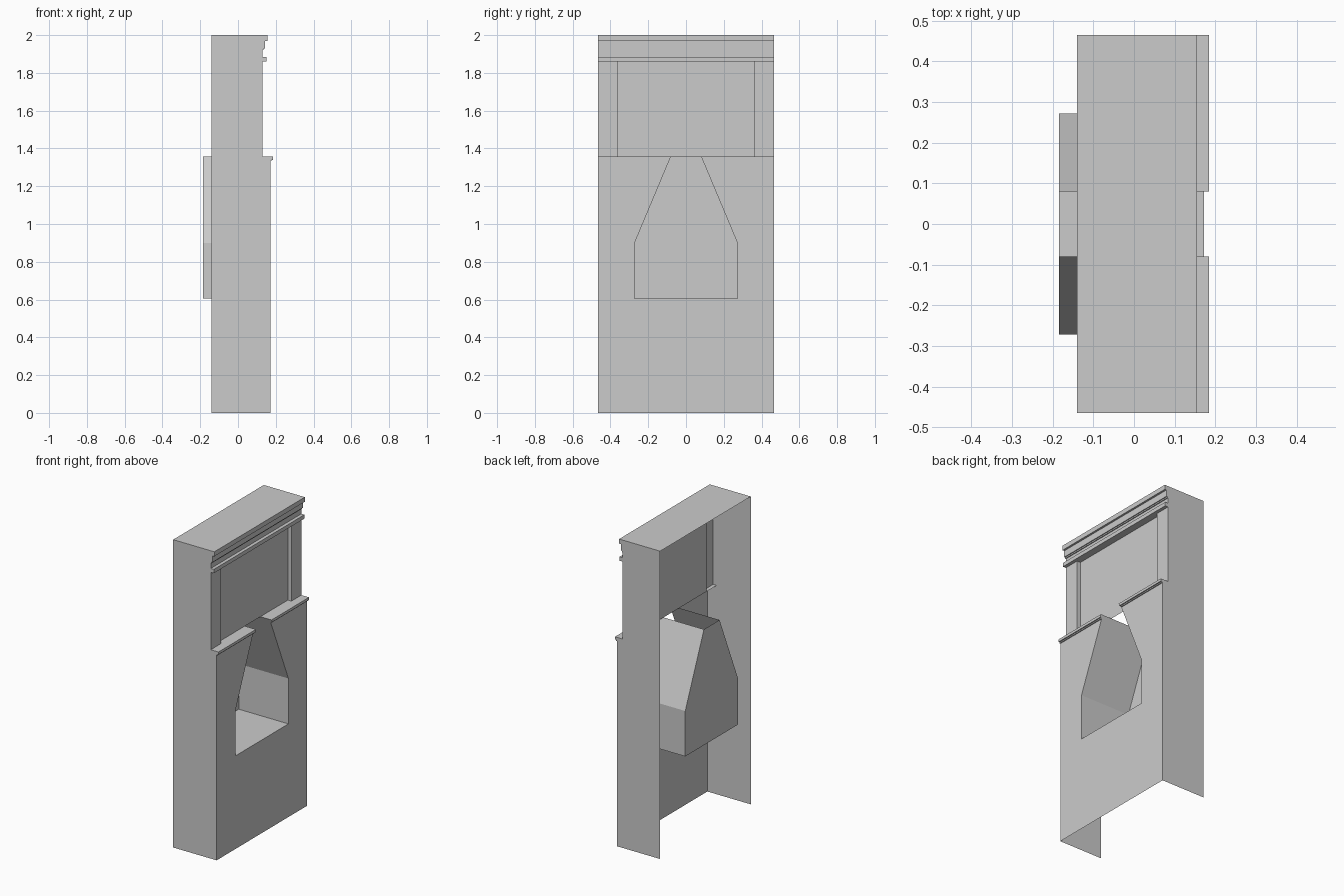
import bpy
import bmesh

cube = bpy.data.objects.get("Cube")
if cube:
    bpy.data.objects.remove(cube)

stone = bpy.data.materials.new("grey stone")
stone.use_nodes = True
GREY = (0.6, 0.6, 0.6, 1)
stone.diffuse_color = GREY
stone.node_tree.nodes["Principled BSDF"].inputs["Base Color"].default_value = GREY

# Main dimensions
W, BACK, FRONT = 0.465, -0.14, 0.172
SHAFT, RECESS, SILL = 0.13, 0.105, 1.357
PANEL_TOP, PANEL_W = 1.86, 0.362
NICHE_BACK, FLOOR, SHOULDER = -0.185, 0.605, 0.9
NICHE_W, NECK_W = 0.272, 0.08


def build(name, polygons):
    """Make one flat-shaded sheet object from a few polygons."""
    bm = bmesh.new()
    for poly in polygons:
        bm.faces.new([bm.verts.new(p) for p in poly])
    bmesh.ops.remove_doubles(bm, verts=bm.verts, dist=0.0005)
    mesh = bpy.data.meshes.new(name)
    bm.to_mesh(mesh)
    bm.free()
    mesh.materials.append(stone)
    obj = bpy.data.objects.new(name, mesh)
    bpy.context.collection.objects.link(obj)
    return obj


def sweep(profile, start, end):
    """Strips along y following an (x, z) profile; ends are functions of z."""
    return [[(a, start(c), c), (a, end(c), c), (b, end(d), d), (b, start(d), d)]
            for (a, c), (b, d) in zip(profile, profile[1:])]


def niche_edge(z):
    """Half width of the tapering niche at a height."""
    return NECK_W + (SILL - z) / (SILL - SHOULDER) * (NICHE_W - NECK_W)


# Moulding profiles, listed from top to bottom
cornice = [(BACK, 2), (0.155, 2), (0.155, 1.97), (0.142, 1.97), (0.142, 1.928),
           (0.136, 1.928), (0.136, 1.92), (SHAFT, 1.92), (SHAFT, 1.885),
           (0.152, 1.885), (0.152, PANEL_TOP), (RECESS, PANEL_TOP)]
ledge = [(RECESS, SILL), (0.185, SILL), (0.185, 1.34), (0.178, 1.34),
         (0.178, 1.333), (FRONT, 1.333)]
build("cornice_and_top", sweep(cornice, lambda z: W, lambda z: -W))

# Recessed upper panel between two pilasters
plan = [(SHAFT, -W), (SHAFT, -PANEL_W), (RECESS, -PANEL_W),
        (RECESS, PANEL_W), (SHAFT, PANEL_W), (SHAFT, W)]
build("upper_panel", [[(a, c, SILL), (b, d, SILL), (b, d, PANEL_TOP), (a, c, PANEL_TOP)]
                      for (a, c), (b, d) in zip(plan, plan[1:])])

# Side walls and the ledge on both sides of the niche neck
outline = (cornice[:-1] + [(SHAFT, PANEL_TOP), (SHAFT, SILL)] + ledge[1:]
           + [(FRONT, 0), (BACK, 0)])
for side, s in (("left", 1), ("right", -1)):
    wall = [(x, s * W, z) for x, z in outline]
    build(side + "_side_wall", [wall[::-s]])
    strips = sweep(ledge, lambda z: s * W, lambda z: s * niche_edge(z))
    cap = [(x, s * niche_edge(z), z) for x, z in ledge + [(RECESS, 1.333)]]
    build(side + "_ledge", [q[::s] for q in strips] + [cap[::s]])

# Niche outline from neck to neck, open at the top
opening = [(NECK_W, SILL), (NICHE_W, SHOULDER), (NICHE_W, FLOOR),
           (-NICHE_W, FLOOR), (-NICHE_W, SHOULDER), (-NECK_W, SILL)]
build("niche", [[(NICHE_BACK, y, z) for y, z in opening]]
      + [[(FRONT, a, c), (NICHE_BACK, a, c), (NICHE_BACK, b, d), (FRONT, b, d)]
         for (a, c), (b, d) in zip(opening, opening[1:])])

# Lower front wall, notched by the niche
neck = niche_edge(1.333)
front = ([(-W, 0), (W, 0), (W, 1.333), (neck, 1.333)] + opening[1:-1]
         + [(-neck, 1.333), (-W, 1.333)])
build("lower_front_wall", [[(FRONT, y, z) for y, z in front]])
